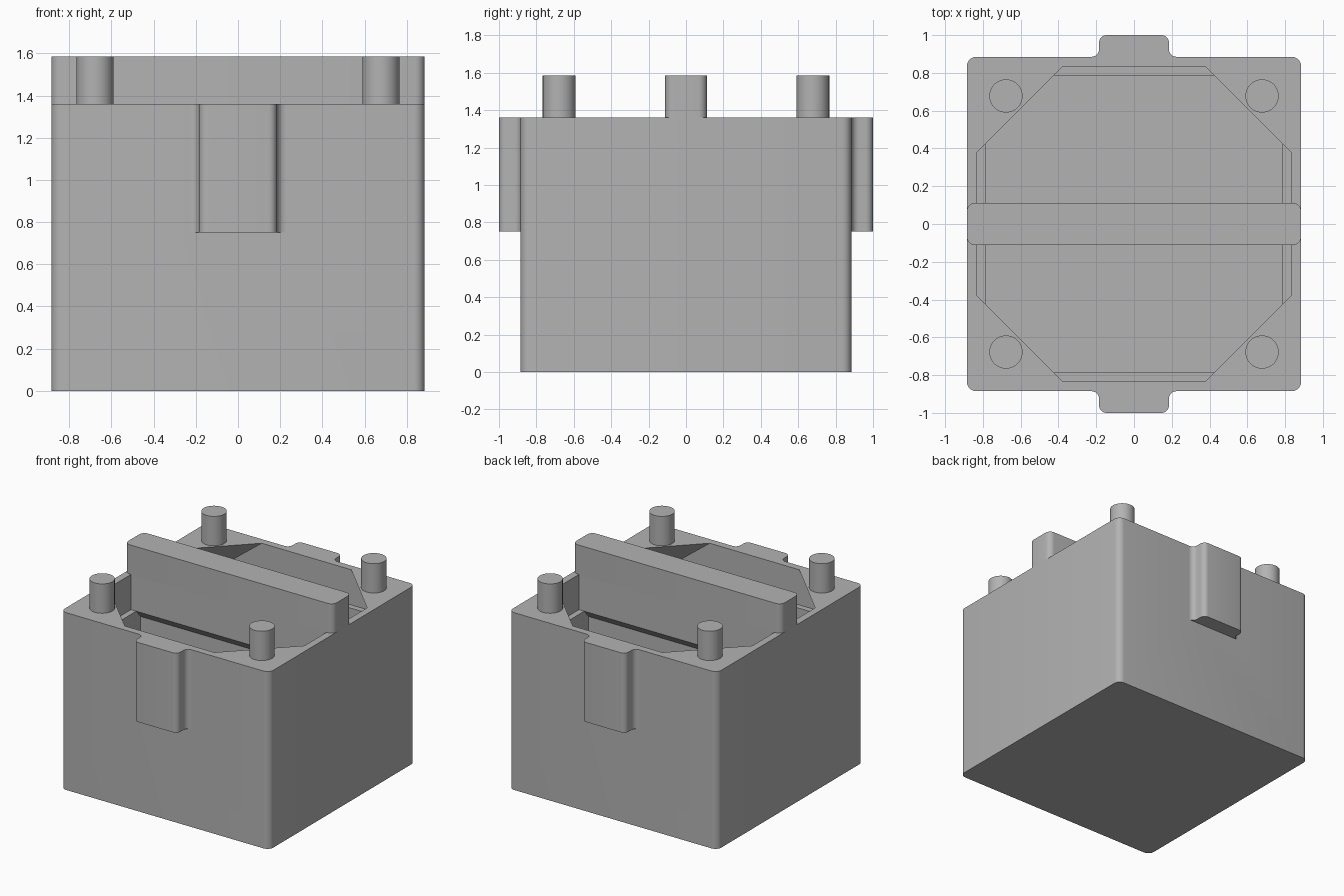
import bpy, bmesh, math

if "Cube" in bpy.data.objects:
    bpy.data.objects.remove(bpy.data.objects["Cube"])

grey = bpy.data.materials.new("plain grey")
grey.diffuse_color = (0.45, 0.45, 0.45, 1)
grey.use_nodes = True
grey.node_tree.nodes["Principled BSDF"].inputs["Base Color"].default_value = grey.diffuse_color

RIM, TOP = 1.36, 1.585      # rim height, overall height
HALF = 0.885                # half width of the box


def loft(name, rings, smooth=True):
    """Closed solid through stacked rings of equal point count."""
    bm = bmesh.new()
    loops = [[bm.verts.new(p) for p in ring] for ring in rings]
    n = len(loops[0])
    for a, b in zip(loops, loops[1:]):
        for i in range(n):
            j = (i + 1) % n
            bm.faces.new((a[i], a[j], b[j], b[i]))
    bm.faces.new(loops[0][::-1])
    bm.faces.new(loops[-1])
    bmesh.ops.recalc_face_normals(bm, faces=bm.faces)
    mesh = bpy.data.meshes.new(name)
    bm.to_mesh(mesh)
    bm.free()
    mesh.materials.append(grey)
    ob = bpy.data.objects.new(name, mesh)
    bpy.context.collection.objects.link(ob)
    if smooth:
        shade(ob)
    return ob


def shade(ob):
    bpy.ops.object.select_all(action='DESELECT')
    ob.select_set(True)
    bpy.context.view_layer.objects.active = ob
    bpy.ops.object.shade_smooth_by_angle(angle=math.radians(30))


def prism(name, outline, z0, z1):
    return loft(name, [[(x, y, z) for x, y in outline] for z in (z0, z1)])


def arc(cx, cy, r, a0, a1, steps=6):
    return [(cx + r * math.cos(math.radians(a0 + (a1 - a0) * i / steps)),
             cy + r * math.sin(math.radians(a0 + (a1 - a0) * i / steps)))
            for i in range(steps + 1)]


def rounded(hx, hy, r):
    pts = []
    for sx, sy, a in ((1, 1, 0), (-1, 1, 90), (-1, -1, 180), (1, -1, 270)):
        pts += arc(sx * (hx - r), sy * (hy - r), r, a, a + 90)
    return pts


def octagon(h, c, z):
    pts = [(h, -c), (h, c), (c, h), (-c, h), (-h, c), (-h, -c), (-c, -h), (c, -h)]
    return [(x, y, z) for x, y in pts]


def boolean(ob, tool, op):
    m = ob.modifiers.new(op.lower(), 'BOOLEAN')
    m.operation, m.object, m.solver = op, tool, 'EXACT'
    bpy.context.view_layer.objects.active = ob
    bpy.ops.object.modifier_apply(modifier=m.name)
    bpy.data.objects.remove(tool)


# Box body with rounded upright corners
body = prism("box_body", rounded(HALF, HALF, 0.05), 0, RIM)

# Filleted tabs on the front and back
half = arc(0.225, 0.925, 0.04, 270, 180) + arc(0.145, 0.96, 0.04, 0, 90)
tab = [(0.225, 0.84)] + half
tab += [(-x, y) for x, y in reversed(tab)]
for s in (1, -1):
    boolean(body, prism("tab", [(s * x, s * y) for x, y in tab], 0.75, RIM), 'UNION')

# Lower cavity, then the wider mouth with undercut corner gussets
well = [(0.785, 0.785), (-0.785, 0.785), (-0.785, -0.785), (0.785, -0.785)]
boolean(body, prism("well", well, 0.10, 1.095), 'DIFFERENCE')
mouth = loft("mouth", [octagon(0.83, 0.73, 1.09), octagon(0.83, 0.38, RIM),
                       octagon(0.83, 0.38, RIM + 0.1)], False)
boolean(body, mouth, 'DIFFERENCE')
shade(body)

# Divider below the rim: wide on top, chamfered in to a thinner web
side = [(0.112, RIM), (0.112, 1.09), (0.06, 1.03), (0.06, 0.09)]
section = side + [(-y, z) for y, z in reversed(side)]
loft("divider", [[(x, y, z) for y, z in section] for x in (-0.84, 0.84)])

# Cross bar standing on the rim
prism("cross_bar", rounded(HALF, 0.112, 0.045), RIM, TOP)

# Four corner pegs
for sx in (-1, 1):
    for sy in (-1, 1):
        prism("corner_peg", arc(sx * 0.678, sy * 0.678, 0.088, 0, 360, 40)[:-1],
              RIM - 0.01, TOP)
